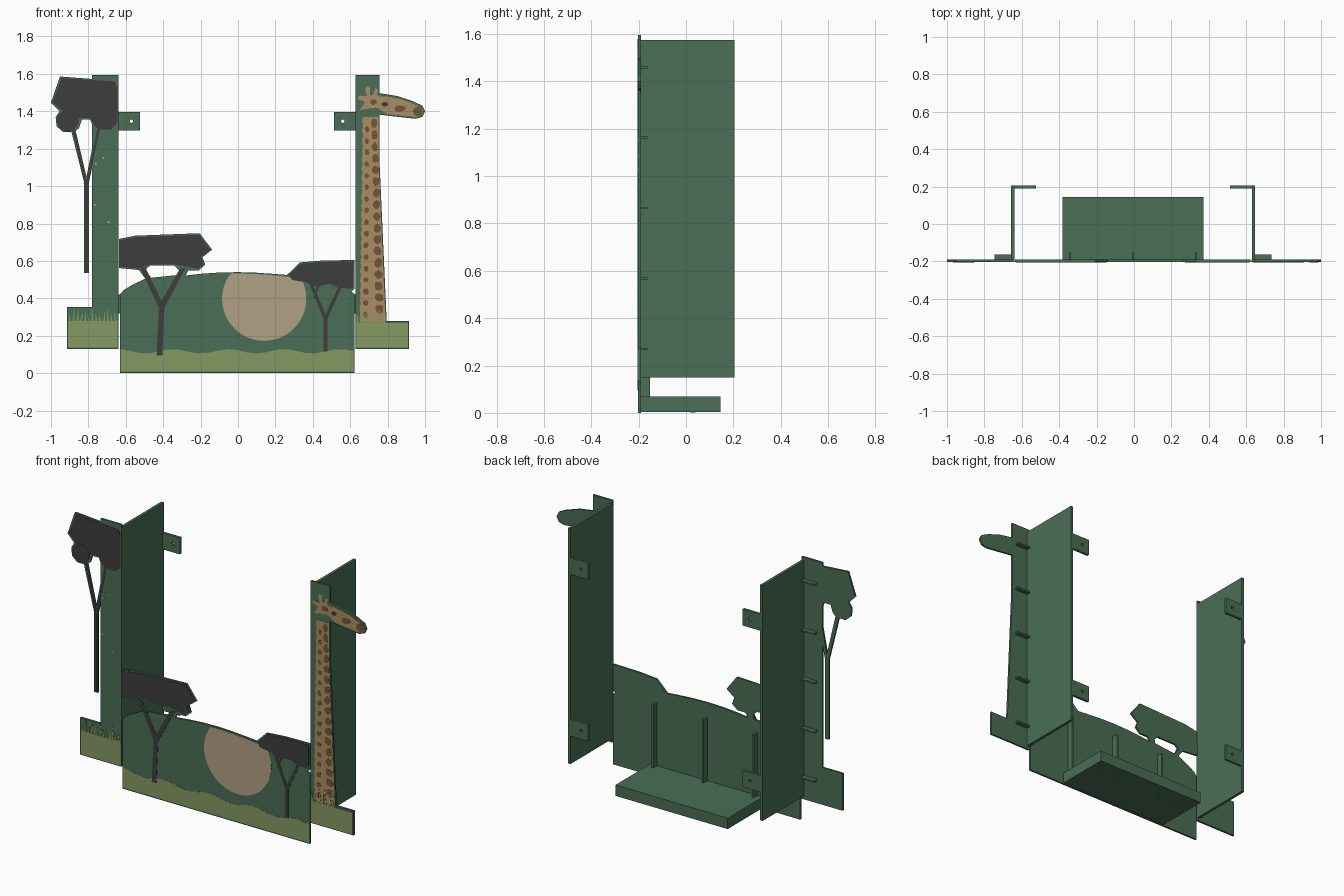
import bpy, bmesh, math, random
from mathutils import Matrix

random.seed(4)
BACK, FACE = -0.19, -0.202      # rear and front of the cut-out boards
CX = -0.005                     # symmetry line of the frame


def material(name, r, g, b):
    m = bpy.data.materials.new(name)
    m.diffuse_color = [*[(c / 255) ** 2.2 for c in (r, g, b)], 1]
    return m


GREEN = material("green", 75, 110, 85)
DARK = material("charcoal", 64, 64, 64)
OLIVE = material("olive", 132, 152, 98)
SUN = material("sand", 176, 160, 130)
TAN = material("tan", 168, 140, 98)
BROWN = material("brown", 115, 85, 60)


def board(name, loops, y0, y1, mat):
    """Flat x/z outline (extra loops become holes or islands) with thickness y0..y1."""
    cu = bpy.data.curves.new(name, 'CURVE')
    cu.dimensions, cu.fill_mode = '2D', 'BOTH'
    cu.extrude = abs(y1 - y0) / 2
    for loop in loops:
        sp = cu.splines.new('POLY')
        sp.points.add(len(loop) - 1)
        for p, (x, z) in zip(sp.points, loop):
            p.co = (x, z, 0, 1)
        sp.use_cyclic_u = True
    tmp = bpy.data.objects.new(name + "_curve", cu)
    me = bpy.data.meshes.new_from_object(tmp)
    bpy.data.objects.remove(tmp)
    bm = bmesh.new()
    bm.from_mesh(me)
    bmesh.ops.remove_doubles(bm, verts=bm.verts, dist=1e-5)
    bmesh.ops.transform(bm, verts=bm.verts, matrix=Matrix.Translation((0, (y0 + y1) / 2, 0))
                        @ Matrix.Rotation(math.pi / 2, 4, 'X'))
    bmesh.ops.recalc_face_normals(bm, faces=bm.faces)
    for f in bm.faces:
        f.smooth = False
    bm.to_mesh(me)
    bm.free()
    ob = bpy.data.objects.new(name, me)
    bpy.context.collection.objects.link(ob)
    me.materials.clear()
    me.materials.append(mat)
    return ob


def paint(name, loops, layer, mat):
    return board(name, loops, FACE, FACE - 0.001 * layer, mat)


def box(name, x0, x1, y0, y1, z0, z1):
    return board(name, [[(x0, z0), (x1, z0), (x1, z1), (x0, z1)]], y0, y1, GREEN)


def ring(x, z, rx, rz=None, n=24, rough=0.0):
    pts = []
    for i in range(n):
        a, k = 2 * math.pi * i / n, 1 + random.uniform(-rough, rough)
        pts.append((x + rx * k * math.cos(a), z + (rz or rx) * k * math.sin(a)))
    return pts


def fork(foot, split, left, right, w, v):
    """Y-shaped tree trunk outline, half widths w (trunk) and v (branch tips)."""
    (fx, fz), (sx, sz), (lx, lz), (rx, rz) = foot, split, left, right
    return [(fx - w, fz), (fx + w, fz), (sx + w, sz), (rx + v, rz), (rx - v, rz),
            (sx, sz + 2.5 * w), (lx + v, lz), (lx - v, lz), (sx - w, sz)]


def grass(x0, x1, z0, z1, height, n):
    pts = [(x0, z0), (x1, z0), (x1, z1)]
    step = (x1 - x0) / n
    for i in range(n):
        x = x1 - (i + 0.5) * step
        lean = random.uniform(-0.008, 0.008)
        pts += [(x + 0.005, z1), (x + lean, z1 + height * random.uniform(0.3, 1)), (x - 0.005, z1)]
    return pts + [(x0, z1)]


# Centre board with hill and two tree crowns
gap = [(-0.465, 0.51), (-0.32, 0.525), (-0.315, 0.55), (-0.34, 0.575), (-0.47, 0.575), (-0.495, 0.555)]
board("hill_board", [[
    (-0.632, 0), (0.622, 0), (0.622, 0.425), (0.605, 0.435), (0.622, 0.45), (0.622, 0.605),
    (0.45, 0.602), (0.33, 0.592), (0.262, 0.525), (0.2, 0.53), (0.1, 0.537), (0, 0.54),
    (-0.1, 0.538), (-0.2, 0.531), (-0.28, 0.522), (-0.265, 0.55), (-0.21, 0.55),
    (-0.175, 0.58), (-0.19, 0.62), (-0.138, 0.66), (-0.205, 0.748), (-0.55, 0.735),
    (-0.635, 0.718), (-0.637, 0.562), (-0.53, 0.552), (-0.495, 0.505), (-0.56, 0.475),
    (-0.61, 0.445), (-0.632, 0.42)], gap], BACK, FACE, GREEN)
wave = [(0.617 - 1.244 * i / 24, 0.117 + 0.012 * math.sin(i * 1.1)) for i in range(25)]
paint("plain", [[(-0.627, 0.008), (0.617, 0.008)] + wave], 1, OLIVE)
paint("sun", [[(x, min(z, 0.532 - 0.25 * x * x)) for x, z in ring(0.14, 0.398, 0.225, n=64)]], 1, SUN)
paint("near_trunk", [fork((-0.42, 0.095), (-0.408, 0.35), (-0.51, 0.565), (-0.295, 0.56), 0.015, 0.014)], 2, DARK)
paint("near_crown", [[
    (-0.215, 0.558), (-0.182, 0.582), (-0.198, 0.62), (-0.147, 0.66), (-0.209, 0.74), (-0.55, 0.727),
    (-0.63, 0.712), (-0.631, 0.569), (-0.53, 0.559), (-0.47, 0.581), (-0.34, 0.581)]], 3, DARK)
paint("far_trunk", [fork((0.468, 0.117), (0.468, 0.29), (0.385, 0.49), (0.55, 0.47), 0.01, 0.009)], 2, DARK)
paint("far_twig", [[(0.40, 0.40), (0.412, 0.40), (0.445, 0.49), (0.43, 0.49)]], 2, DARK)
paint("far_crown", [[
    (0.29, 0.498), (0.36, 0.487), (0.42, 0.462), (0.49, 0.478), (0.54, 0.455), (0.615, 0.453),
    (0.617, 0.597), (0.45, 0.595), (0.335, 0.585), (0.272, 0.525)]], 3, DARK)

# Left board: tall tree and post
board("tree_board", [[
    (-0.915, 0.13), (-0.64, 0.13), (-0.64, 1.595), (-0.78, 1.595), (-0.78, 1.573), (-0.952, 1.586),
    (-1.0, 1.447), (-0.955, 1.4), (-0.975, 1.37), (-0.97, 1.32), (-0.935, 1.289), (-0.89, 1.289),
    (-0.823, 1.02), (-0.823, 0.535), (-0.797, 0.535), (-0.797, 1.02), (-0.78, 1.1),
    (-0.78, 0.355), (-0.915, 0.355)],
    [(-0.81, 1.05), (-0.78, 1.2), (-0.78, 1.33), (-0.79, 1.355), (-0.835, 1.355), (-0.85, 1.31),
     (-0.868, 1.295)]], BACK, FACE, GREEN)
paint("tall_trunk", [fork((-0.81, 0.54), (-0.81, 1.01), (-0.88, 1.31), (-0.742, 1.32), 0.009, 0.007)], 1, DARK)
paint("tall_crown", [[
    (-0.645, 1.34), (-0.645, 1.53), (-0.66, 1.56), (-0.945, 1.578), (-0.991, 1.447), (-0.93, 1.395),
    (-0.87, 1.365), (-0.79, 1.363), (-0.77, 1.325), (-0.74, 1.302), (-0.68, 1.302)]], 2, DARK)
paint("tall_crown_lobe", [ring(-0.91, 1.35, 0.058)], 3, DARK)
paint("fireflies", [ring(x, z, 0.006, n=8) for x, z in
                    ((-0.72, 1.15), (-0.76, 1.12), (-0.765, 0.9), (-0.693, 0.807))], 1, SUN)
paint("left_grass", [grass(-0.91, -0.645, 0.136, 0.28, 0.09, 13)], 2, OLIVE)

# Right board: giraffe and post
board("giraffe_board", [[
    (0.628, 0.13), (0.915, 0.13), (0.915, 0.278), (0.795, 0.278), (0.757, 1.12), (0.757, 1.382),
    (0.84, 1.372), (0.95, 1.36), (0.985, 1.37), (1.0, 1.4), (0.985, 1.43), (0.94, 1.452),
    (0.85, 1.482), (0.757, 1.497), (0.757, 1.595), (0.628, 1.595)]], BACK, FACE, GREEN)
mane = [(0.67 - 0.015 * i / 44 - 0.006 * (i % 2), 1.37 - 1.1 * i / 44) for i in range(45)]
paint("giraffe_neck", [mane + [(0.789, 0.27), (0.752, 1.1), (0.75, 1.37)]], 1, TAN)
big, small = [], []
for i in range(17):
    t = i / 17
    z = 1.335 - 0.062 * i
    big.append(ring(0.728 + 0.03 * t, z, 0.017 + 0.007 * t, 0.024, 8, 0.15))
    small.append(ring(0.69 - 0.008 * t, z - 0.031, 0.011 + 0.005 * t, 0.016, 7, 0.2))
paint("neck_patches", big, 2, BROWN)
paint("mane_patches", small, 2, BROWN)
paint("giraffe_head", [[
    (0.955, 1.37), (0.985, 1.385), (0.99, 1.41), (0.96, 1.43), (0.88, 1.462), (0.8, 1.478),
    (0.755, 1.478), (0.742, 1.49), (0.75, 1.515), (0.735, 1.525), (0.722, 1.49), (0.705, 1.485),
    (0.705, 1.525), (0.69, 1.535), (0.68, 1.52), (0.688, 1.48), (0.65, 1.485), (0.637, 1.465),
    (0.68, 1.452), (0.66, 1.42), (0.645, 1.405), (0.68, 1.412), (0.74, 1.42), (0.8, 1.385),
    (0.87, 1.378)]], 2, TAN)
paint("head_patches", [ring(0.961, 1.4, 0.026, 0.025, 12), ring(0.865, 1.415, 0.03, 0.018, 8, 0.15),
                       ring(0.725, 1.45, 0.018, 0.014, 8, 0.15)], 3, BROWN)
paint("eye", [ring(0.785, 1.438, 0.018, 0.012, 10)], 3, DARK)
paint("right_grass", [grass(0.634, 0.79, 0.136, 0.268, 0.09, 9)], 3, OLIVE)
paint("right_turf", [[(0.79, 0.136), (0.91, 0.136), (0.91, 0.268), (0.79, 0.268)]], 3, OLIVE)


# Side walls, wall tabs and bracing ledges, mirrored left and right
for s, side in ((-1, "left"), (1, "right")):
    def span(a, b):
        return sorted((CX + s * a, CX + s * b))
    box(side + "_wall", *span(0.635, 0.652), BACK, 0.205, 0.15, 1.575)
    x0, x1 = span(0.518, 0.636)
    for z in (0.32, 1.297):
        board(side + "_wall_tab", [[(x0, z), (x1, z), (x1, z + 0.1), (x0, z + 0.1)],
                                   ring(CX + s * 0.565, z + 0.05, 0.009, n=12)], 0.19, 0.205, GREEN)
    for i in range(5):
        z = 0.265 + 0.2975 * i
        box(side + "_ledge", *span(0.65, 0.74), BACK, -0.163, z, z + 0.01)

# Tray, its screws and the ribs behind the hill
box("tray", CX - 0.376, CX + 0.376, BACK, 0.145, 0.004, 0.07)
for x in (-0.28, -0.15, 0.15, 0.28):
    bpy.ops.mesh.primitive_cylinder_add(vertices=12, radius=0.011, depth=0.004, location=(CX + x, 0.03, 0.003))
    bpy.context.object.name = "tray_screw"
    bpy.context.object.data.materials.append(GREEN)
for x in (-0.337, 0, 0.337):
    box("hill_rib", CX + x - 0.006, CX + x + 0.006, BACK, -0.153, 0.07, 0.45)
